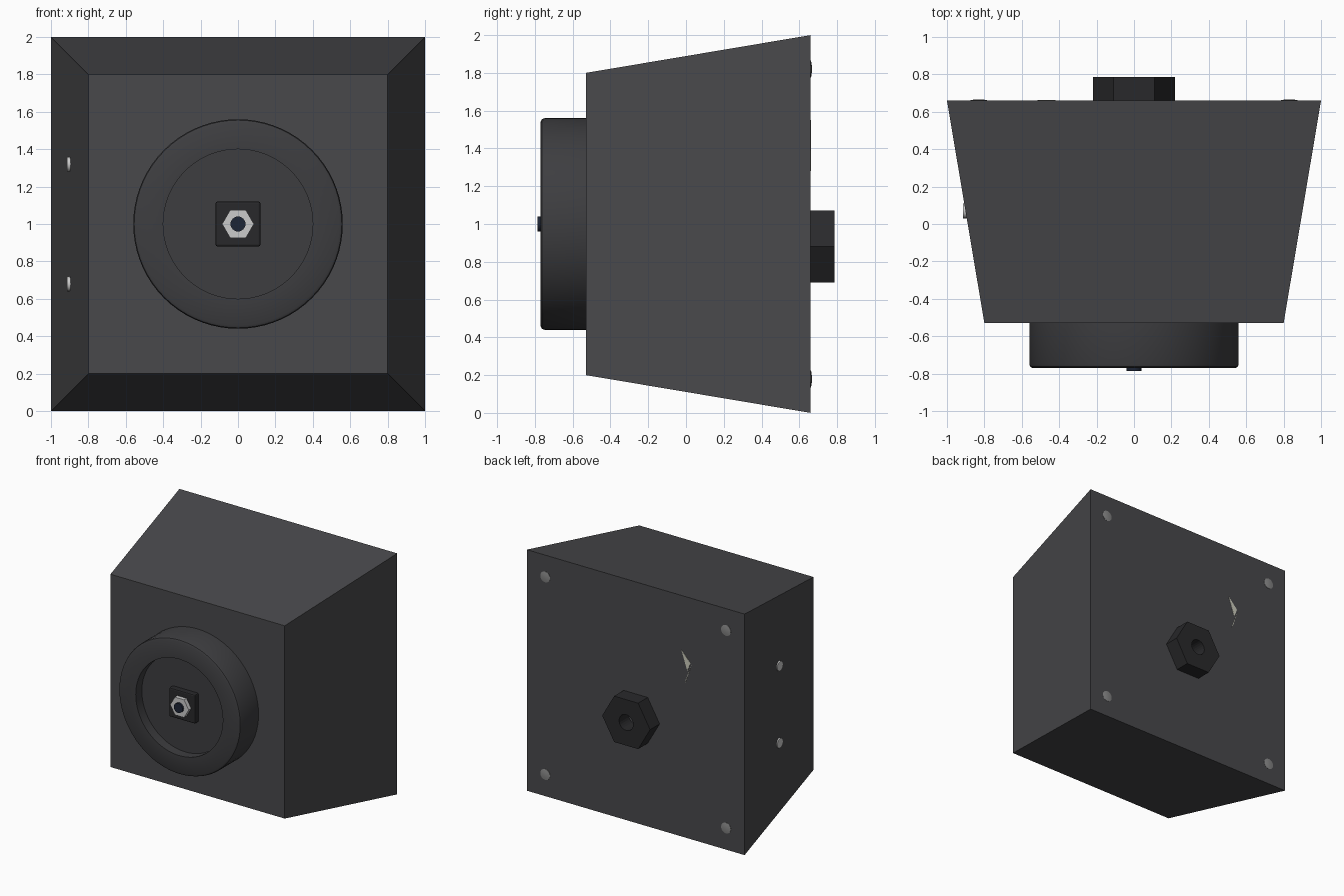
import bpy, bmesh
from math import pi, sin, cos, sqrt, radians

if "Cube" in bpy.data.objects:
    bpy.data.objects.remove(bpy.data.objects["Cube"])


def material(name, r, g, b):
    m = bpy.data.materials.new(name)
    m.diffuse_color = (r, g, b, 1)
    m.use_nodes = True
    m.node_tree.nodes["Principled BSDF"].inputs["Base Color"].default_value = m.diffuse_color
    return m


CASE = material("case_dark", 0.066, 0.066, 0.071)
DIAL = material("dial_dark", 0.047, 0.047, 0.051)
BLACK = material("black_plastic", 0.022, 0.022, 0.024)
STEEL = material("steel", 0.6, 0.6, 0.62)
SCREW = material("screw_grey", 0.25, 0.25, 0.25)
BOLT = material("bolt_blue", 0.012, 0.018, 0.035)
PALE = material("pale_label", 0.6, 0.6, 0.5)


def make(name, bm, mat, loc=(0, 0, 0)):
    bmesh.ops.recalc_face_normals(bm, faces=bm.faces)
    me = bpy.data.meshes.new(name)
    bm.to_mesh(me)
    bm.free()
    ob = bpy.data.objects.new(name, me)
    ob.location = loc
    bpy.context.collection.objects.link(ob)
    if mat:
        me.materials.append(mat)
    return ob


def turned(name, profile, sides, mat=None, loc=(0, 0, 1), phase=0, smooth=False):
    """Sweep (radius, y) points around the y axis and cap both ends."""
    bm = bmesh.new()
    rings = []
    for r, y in profile:
        rings.append([bm.verts.new((r * cos(phase + 2 * pi * i / sides), y,
                                    r * sin(phase + 2 * pi * i / sides)))
                      for i in range(sides)])
    for a, b in zip(rings, rings[1:]):
        for i in range(sides):
            j = (i + 1) % sides
            bm.faces.new((a[i], a[j], b[j], b[i]))
    bm.faces.new(rings[0])
    bm.faces.new(rings[-1])
    ob = make(name, bm, mat, loc)
    if smooth:
        bpy.ops.object.select_all(action='DESELECT')
        ob.select_set(True)
        bpy.context.view_layer.objects.active = ob
        bpy.ops.object.shade_smooth_by_angle(angle=radians(35))
    return ob


# tapered case
turned("case", [(0.8 * sqrt(2), -0.53), (sqrt(2), 0.66)], 4, CASE, phase=pi / 4)

# round front dial with shallow recess
turned("front_dial", [(0.56, -0.52), (0.56, -0.75), (0.555, -0.763), (0.542, -0.77),
                      (0.4, -0.77), (0.4, -0.69)], 72, DIAL, smooth=True)

# square washer, nut and bolt in the dial
washer = turned("square_washer", [(0.12 * sqrt(2), -0.68), (0.12 * sqrt(2), -0.735)],
                4, BLACK, phase=pi / 4)
bev = washer.modifiers.new("soft_edges", 'BEVEL')
bev.width, bev.segments = 0.01, 2
turned("front_nut", [(0.085, -0.73), (0.085, -0.768)], 6, STEEL)
turned("bolt_tip", [(0.04, -0.73), (0.04, -0.785)], 24, BOLT, smooth=True)

# hexagonal knob with a bored hole on the back
knob = turned("back_knob", [(0.22, 0.65), (0.22, 0.785)], 6, BLACK, loc=(0, 0, 0.88))
cutter = turned("knob_hole_cutter", [(0.065, 0.6), (0.065, 0.9)], 24, BLACK, loc=(0, 0, 0.88))
cutter.hide_render = True
cutter.hide_set(True)
cut = knob.modifiers.new("hole", 'BOOLEAN')
cut.operation, cut.object, cut.solver = 'DIFFERENCE', cutter, 'EXACT'

# nearly flush back corner screws
for x in (-0.83, 0.83):
    for z in (0.18, 1.82):
        turned("back_screw", [(0.045, -0.02), (0.045, 0.002), (0.02, 0.006)], 16,
               SCREW, loc=(x, 0.66, z), smooth=True)

# side screws
for z in (0.68, 1.32):
    s = turned("side_screw", [(0.04, 0), (0.04, 0.055)], 16, STEEL,
               loc=(-0.86, 0.07, z), smooth=True)
    s.rotation_euler.z = pi / 2

# exposed slivers of the label set into the back
bm = bmesh.new()
for tri in (((-0.42, 1.55), (-0.505, 1.46), (-0.475, 1.39)),
            ((-0.515, 1.45), (-0.455, 1.28), (-0.46, 1.31))):
    face = bm.faces.new([bm.verts.new((x, 0.655, z)) for x, z in tri])
    ext = bmesh.ops.extrude_face_region(bm, geom=[face])
    for v in ext["geom"]:
        if isinstance(v, bmesh.types.BMVert):
            v.co.y = 0.662
make("back_label", bm, PALE)
